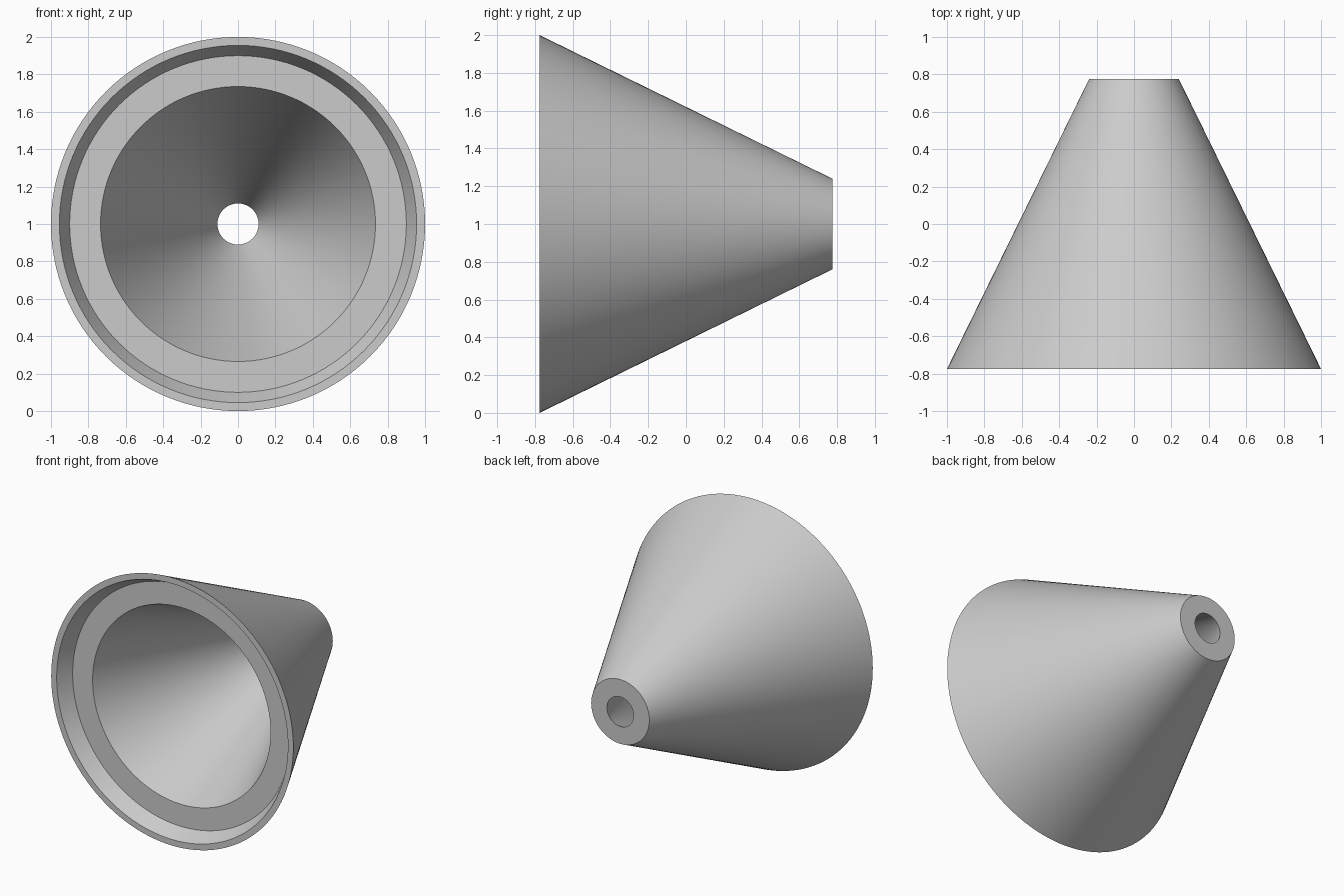
import bpy
import bmesh
import math
from mathutils import Matrix, Vector

cube = bpy.data.objects.get("Cube")
if cube:
    bpy.data.objects.remove(cube, do_unlink=True)

SEGMENTS = 128
CENTRE_Z = 1.0

grey = bpy.data.materials.new("light_grey")
grey.use_nodes = True
colour = (0.6, 0.6, 0.6, 1.0)
grey.diffuse_color = colour
grey.node_tree.nodes["Principled BSDF"].inputs["Base Color"].default_value = colour

# Wall cross-section as (radius, y), a closed loop
profile = [
    (1.0, -0.775),    # outer rim
    (0.24, 0.775),    # narrow end
    (0.11, 0.775),    # through hole
    (0.735, -0.665),  # funnel mouth
    (0.90, -0.665),   # recessed ledge
    (0.955, -0.775),  # inner rim
]

# Hollow cone turned around the y axis
bm = bmesh.new()
rings = []
for radius, y in profile:
    ring = []
    for i in range(SEGMENTS):
        a = math.tau * i / SEGMENTS
        ring.append(bm.verts.new((radius * math.cos(a), y, CENTRE_Z + radius * math.sin(a))))
    rings.append(ring)
for k, ring in enumerate(rings):
    following = rings[(k + 1) % len(rings)]
    for i in range(SEGMENTS):
        j = (i + 1) % SEGMENTS
        bm.faces.new((ring[i], ring[j], following[j], following[i]))
bmesh.ops.recalc_face_normals(bm, faces=bm.faces)

mesh = bpy.data.meshes.new("hollow_cone")
bm.to_mesh(mesh)
bm.free()
mesh.materials.append(grey)
cone = bpy.data.objects.new("hollow_cone", mesh)
bpy.context.collection.objects.link(cone)

# Smooth walls, crisp rims
bpy.ops.object.select_all(action="DESELECT")
cone.select_set(True)
bpy.context.view_layer.objects.active = cone
bpy.ops.object.shade_smooth_by_angle(angle=math.radians(30))
